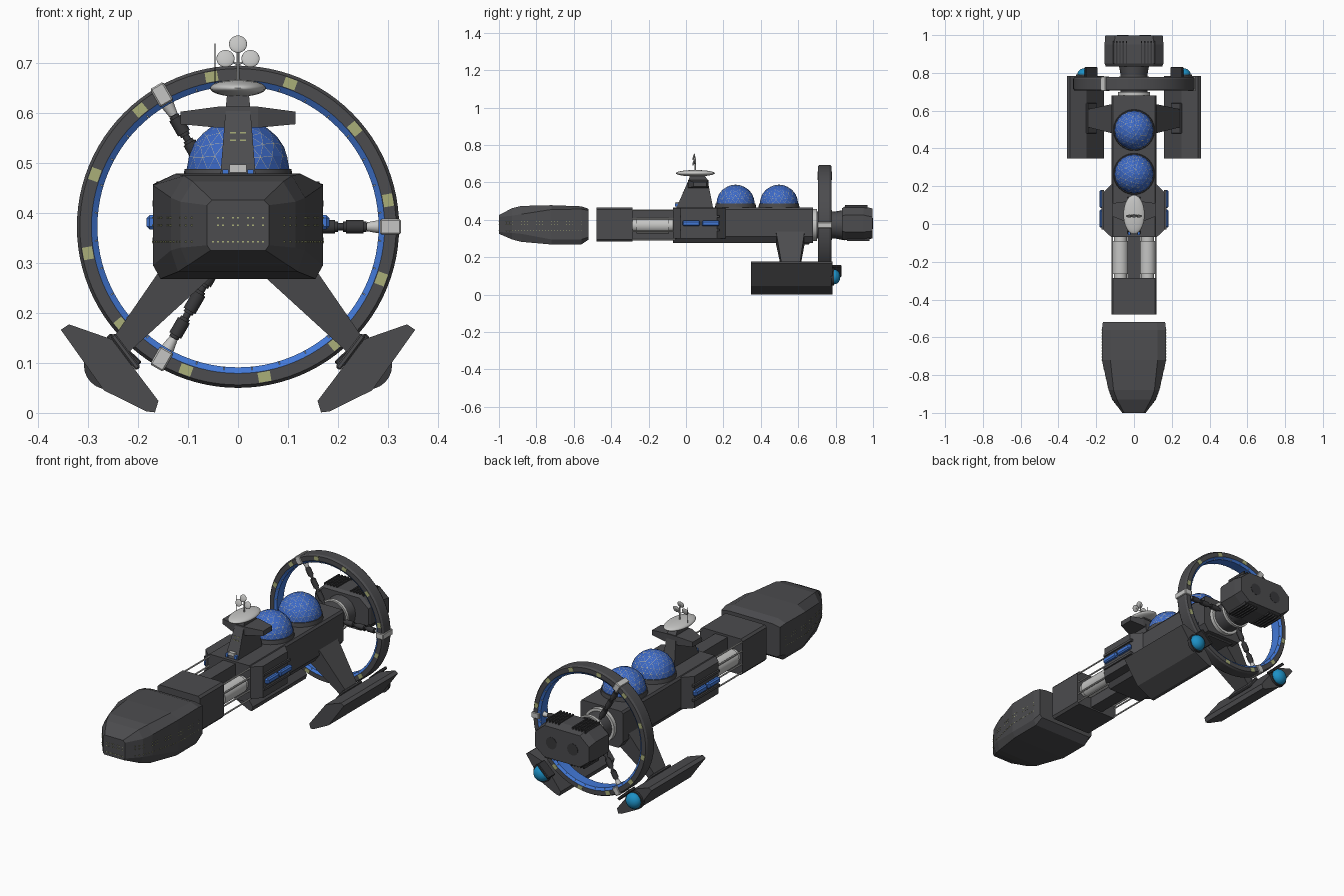
import bpy, bmesh, math
from mathutils import Matrix, Vector

if "Cube" in bpy.data.objects:
    bpy.data.objects.remove(bpy.data.objects["Cube"])

def material(name, r, g, b):
    m = bpy.data.materials.new(name)
    m.diffuse_color = (r, g, b, 1)
    m.use_nodes = True
    m.node_tree.nodes["Principled BSDF"].inputs["Base Color"].default_value = m.diffuse_color
    return m

HULL = material("hull dark grey", .072, .072, .077)
DARK = material("machinery charcoal", .04, .04, .043)
LIGHT = material("light grey metal", .56, .56, .55)
BLUE = material("window blue", .055, .19, .68)
DOME = material("dome glass blue", .045, .14, .56)
FRAME = material("cream lattice", .5, .47, .36)
CYAN = material("thruster cyan", .012, .28, .56)
KHAKI = material("khaki lights", .40, .43, .19)

def finish(name, bm, *mats, smooth=None):
    bmesh.ops.recalc_face_normals(bm, faces=bm.faces)
    me = bpy.data.meshes.new(name)
    bm.to_mesh(me)
    bm.free()
    ob = bpy.data.objects.new(name, me)
    bpy.context.collection.objects.link(ob)
    for m in mats:
        me.materials.append(m)
    if smooth:
        me.polygons.foreach_set("use_smooth", [True] * len(me.polygons))
        me.set_sharp_from_angle(angle=math.radians(smooth))
    return ob

def rot_y(a):  # turns local x toward (cos a, 0, sin a)
    return Matrix.Rotation(-a, 4, 'Y')

def add_box(bm, c, d, rot=Matrix()):
    bmesh.ops.create_cube(bm, size=1, matrix=Matrix.Translation(c) @ rot @ Matrix.Diagonal((*d, 1)))

def box(name, c, d, mat, rot=Matrix(), bevel=0):
    bm = bmesh.new()
    add_box(bm, c, d, rot)
    if bevel:
        bmesh.ops.bevel(bm, geom=bm.edges[:], offset=bevel, segments=1, affect='EDGES')
    return finish(name, bm, mat)

def rod(name, a, b, r1, r2, mat, n=24):
    bm = bmesh.new()
    a, b = Vector(a), Vector(b)
    m = Matrix.Translation((a + b) / 2) @ (b - a).to_track_quat('Z', 'Y').to_matrix().to_4x4()
    bmesh.ops.create_cone(bm, cap_ends=True, segments=n, radius1=r1, radius2=r2, depth=(b - a).length, matrix=m)
    return finish(name, bm, mat, smooth=35)

def ball(name, c, r, mat, rot=Matrix()):
    bm = bmesh.new()
    bmesh.ops.create_uvsphere(bm, u_segments=32, v_segments=16, radius=1,
                              matrix=Matrix.Translation(c) @ rot @ Matrix.Diagonal((*r, 1)))
    return finish(name, bm, mat, smooth=60)

def loft(name, sections, mat):
    bm = bmesh.new()
    rings = [[bm.verts.new(p) for p in s] for s in sections]
    n = len(rings[0])
    for r, q in zip(rings, rings[1:]):
        for i in range(n):
            bm.faces.new((r[i], r[(i + 1) % n], q[(i + 1) % n], q[i]))
    bm.faces.new(rings[0])
    bm.faces.new(rings[-1])
    return finish(name, bm, mat)

def octa(y, w, wt, wb, zb, z1, z2, zt):
    half = [(wb, zb), (w, z1), (w, z2), (wt, zt)]
    return [(x, y, z) for x, z in half] + [(-x, y, z) for x, z in reversed(half)]

# faceted nose, separate from the body
NOSE = [(-1, .062, .052, .055, .325, .335, .415, .425), (-.93, .115, .09, .1, .295, .33, .422, .462),
        (-.88, .134, .108, .12, .282, .325, .43, .474), (-.72, .17, .125, .155, .268, .295, .455, .478),
        (-.56, .17, .125, .155, .268, .295, .457, .472), (-.52, .165, .12, .15, .295, .308, .45, .458)]
loft("nose", [octa(*s) for s in NOSE], HULL)

# rows of tiny lit windows on the nose
bm = bmesh.new()
for z in (.342, .375, .39):
    for i in range(11):
        if z < .35 or i % 3:
            add_box(bm, (-.05 + i * .01, -1, z), (.004, .003, .003))
    for i in range(26):
        y = -.96 + i * .016
        if z > .35 and i % 5 > 2:
            continue
        for s0, s1 in zip(NOSE, NOSE[1:]):
            if s0[0] <= y < s1[0]:
                w = s0[1] + (s1[1] - s0[1]) * (y - s0[0]) / (s1[0] - s0[0])
                for s in (-1, 1):
                    add_box(bm, (s * w, y, z), (.003, .005, .003))
finish("nose_windows", bm, KHAKI)

# forward block, tank bay and main hull
loft("forward_block", [octa(y, .12, .11, .11, .283, .295, .455, .466) for y in (-.478, -.285)], HULL)
box("bay_spine", (0, -.18, .373), (.07, .24, .165), HULL)
for s in (-1, 1):
    rod("bay_tank", (s * .072, -.265, .37), (s * .072, -.09, .37), .043, .043, LIGHT)
    for y in (-.28, -.08):
        rod("tank_end", (s * .072, y - .015, .37), (s * .072, y + .015, .37), .035, .035, LIGHT)
    for z in (.295, .34, .405, .452):
        rod("bay_rail", (s * .114, -.29, z), (s * .114, -.06, z), .004, .004, LIGHT, 8)
loft("main_hull", [octa(y, .12, .112, .095, .276, .31, .455, .466) for y in (-.07, .68)], HULL)
box("hull_keel", (0, .595, .285), (.15, .13, .035), HULL, bevel=.005)
loft("side_module", [[(x, y, z) for x, y in ((.12, -.07), (.163, -.03), (.163, .165), (.12, .21),
     (-.12, .21), (-.163, .165), (-.163, -.03), (-.12, -.07))] for z in (.3, .462)], HULL)
for s in (-1, 1):
    for z in (.345, .418):
        box("module_trim", (s * .165, .075, z), (.012, .21, .012), HULL)
    for y in (.028, .132):
        box("module_window", (s * .172, y, .381), (.022, .095, .028), BLUE, bevel=.006)

# command tower with its cross wing
def rect(z, w, y0, y1):
    return [(-w, y0, z), (w, y0, z), (w, y1, z), (-w, y1, z)]
loft("tower", [rect(.46, .036, -.055, .145), rect(.49, .034, -.04, .14), rect(.615, .024, .015, .115),
               rect(.635, .022, .02, .1)], HULL)
wing = [(-.115, .08, .12, .577, .602), (-.04, .01, .12, .57, .612), (.04, .01, .12, .57, .612), (.115, .08, .12, .577, .602)]
wing[0] = (-.115, .04, .11, .577, .602)
wing[3] = (.115, .04, .11, .577, .602)
loft("tower_wing", [[(x, a, zb), (x, b, zb), (x, b, zt), (x, a, zt)] for x, a, b, zb, zt in wing], HULL)
box("tower_door", (0, -.045, .488), (.034, .02, .016), LIGHT)
for s in (-1, 1):
    box("tower_window", (s * .025, -.05, .478), (.012, .015, .016), BLUE)
    for z in (.545, .56):
        box("tower_lights", (s * .01, .012 - (.605 - z) * .44, z), (.012, .006, .003), KHAKI)

# radar saucer and antennas
ball("saucer", (0, .05, .649), (.056, .104, .017), LIGHT)
rod("mast", (0, .05, .66), (0, .05, .728), .004, .003, LIGHT, 10)
rod("whip_antenna", (-.046, .05, .65), (-.046, .05, .738), .001, .001, DARK, 6)
for x, z in ((0, .737), (-.025, .708), (.025, .708)):
    rod("dish_arm", (0, .05, z - .012), (x, .046, z), .002, .002, LIGHT, 6)
    ball("dish", (x, .042, z), (.018, .005, .018), LIGHT, Matrix.Rotation(-.3, 4, 'X'))

# geodesic domes
for y in (.265, .497):
    rod("dome_base", (0, y, .46), (0, y, .487), .11, .107, HULL, 32)
    bm = bmesh.new()
    bmesh.ops.create_icosphere(bm, subdivisions=3, radius=.103)
    bmesh.ops.bisect_plane(bm, geom=bm.verts[:] + bm.edges[:] + bm.faces[:], plane_co=(0, 0, -.005),
                           plane_no=(0, 0, 1), clear_inner=True)
    panes = bm.faces[:]
    rim = bmesh.ops.inset_individual(bm, faces=panes, thickness=.0009)["faces"]
    for f in rim:
        f.material_index = 1
    bmesh.ops.translate(bm, verts=bm.verts, vec=(0, y, .485))
    finish("geodesic_dome", bm, DOME, FRAME)

# habitat ring: lathed profile, inner faces glazed
CZ, RY = .372, .742
prof = [(.322, -.026), (.322, .026), (.316, .035), (.293, .035), (.281, .026), (.281, -.026), (.293, -.035), (.316, -.035)]
bm = bmesh.new()
N = 96
rings = [[bm.verts.new((r * math.cos(2 * math.pi * k / N), RY + y, CZ + r * math.sin(2 * math.pi * k / N)))
          for r, y in prof] for k in range(N)]
for k in range(N):
    a, b = rings[k], rings[(k + 1) % N]
    for i in range(8):
        j = (i + 1) % 8
        f = bm.faces.new((a[i], a[j], b[j], b[i]))
        f.material_index = 1 if i in (3, 4, 5) else 0
finish("habitat_ring", bm, HULL, BLUE, smooth=25)

def polar(r, t, y=RY):
    return Vector((r * math.cos(t), y, CZ + r * math.sin(t)))

for k in range(32):
    t = 2 * math.pi * (k + .5) / 32
    box("ring_mullion", polar(.2865, t), (.011, .062, .002), LIGHT, rot_y(t))
for k in range(12):
    t = math.radians(10 + 30 * k)
    for side in (-1, 1):
        box("ring_lights", polar(.3045, t, RY + side * .035), (.02, .003, .025), KHAKI, rot_y(t))

# three spokes with clamps
for k in range(3):
    t = k * 2 * math.pi / 3
    box("ring_clamp", polar(.305, t), (.042, .078, .03), LIGHT, rot_y(t), bevel=.003)
    rod("clamp_neck", polar(.258, t), polar(.286, t), .009, .014, LIGHT, 16)
    rod("spoke_core", polar(.05, t), polar(.262, t), .007, .007, DARK, 12)
    for a, b in ((.21, .257), (.148, .2), (.085, .138)):
        rod("spoke_sleeve", polar(a + .006, t), polar(b - .006, t), .0135, .0135, DARK, 16)
        rod("spoke_joint", polar(a, t), polar(b, t), .010, .010, DARK, 16)

# hub and stern engine
rod("hub_front_ring", (0, .67, CZ), (0, .70, CZ), .085, .085, LIGHT, 32)
rod("hub", (0, .66, CZ), (0, .79, CZ), .072, .072, HULL, 32)
rod("hub_rear_ring", (0, .765, CZ), (0, .78, CZ), .08, .08, LIGHT, 32)
rod("engine_neck", (0, .775, CZ), (0, .85, CZ), .068, .082, HULL, 16)
loft("engine", [octa(.835, .15, .1, .1, .298, .34, .42, .462), octa(.85, .156, .105, .105, .292, .335, .425, .472),
                octa(.95, .156, .105, .105, .292, .335, .425, .472), octa(.998, .152, .1, .1, .3, .34, .415, .46)], HULL)
for s in (-1, 1):
    for i in range(5):
        x = s * (.04 + i * .017)
        box("top_fin", (x, .91, .47), (.007, .12, .016), DARK)
        box("bottom_fin", (x, .92, .295), (.007, .12, .018), DARK)
    rod("exhaust", (s * .06, .985, .38), (s * .06, 1, .38), .026, .03, DARK)

# pylons and outrigger nacelles
for s in (-1, 1):
    nac = [(.354, .166), (.338, .177), (.252, .147), (.159, .024), (.166, .001), (.183, .003), (.268, .045)]
    loft("nacelle", [[(s * x, y, z) for x, z in nac] for y in (.347, .783)], HULL)
    top = [(.115, .345), (.05, .275)]
    bot = [(.256, .14), (.225, .115)]
    loft("pylon", [[(s * a[0], y0, a[1]), (s * b[0], y0, b[1]), (s * b[0], y1, b[1]), (s * a[0], y1, a[1])]
                   for (a, b), y0, y1 in ((top, .48, .635), (bot, .515, .605))], HULL)
    tilt = rot_y(s * math.radians(43))
    if s < 0:
        tilt = rot_y(math.radians(-43))
    box("pylon_foot", (s * .225, .56, .122), (.085, .16, .012), HULL,
        rot_y(s * math.radians(53)), bevel=.003)
    rod("thruster_collar", (s * .26, .775, .095), (s * .26, .792, .095), .048, .046, DARK, 24)
    ball("thruster", (s * .26, .792, .095), (.04, .033, .04), CYAN)
    box("thruster_hood", (s * .228, .803, .126), (.085, .055, .014), DARK, tilt, bevel=.003)
